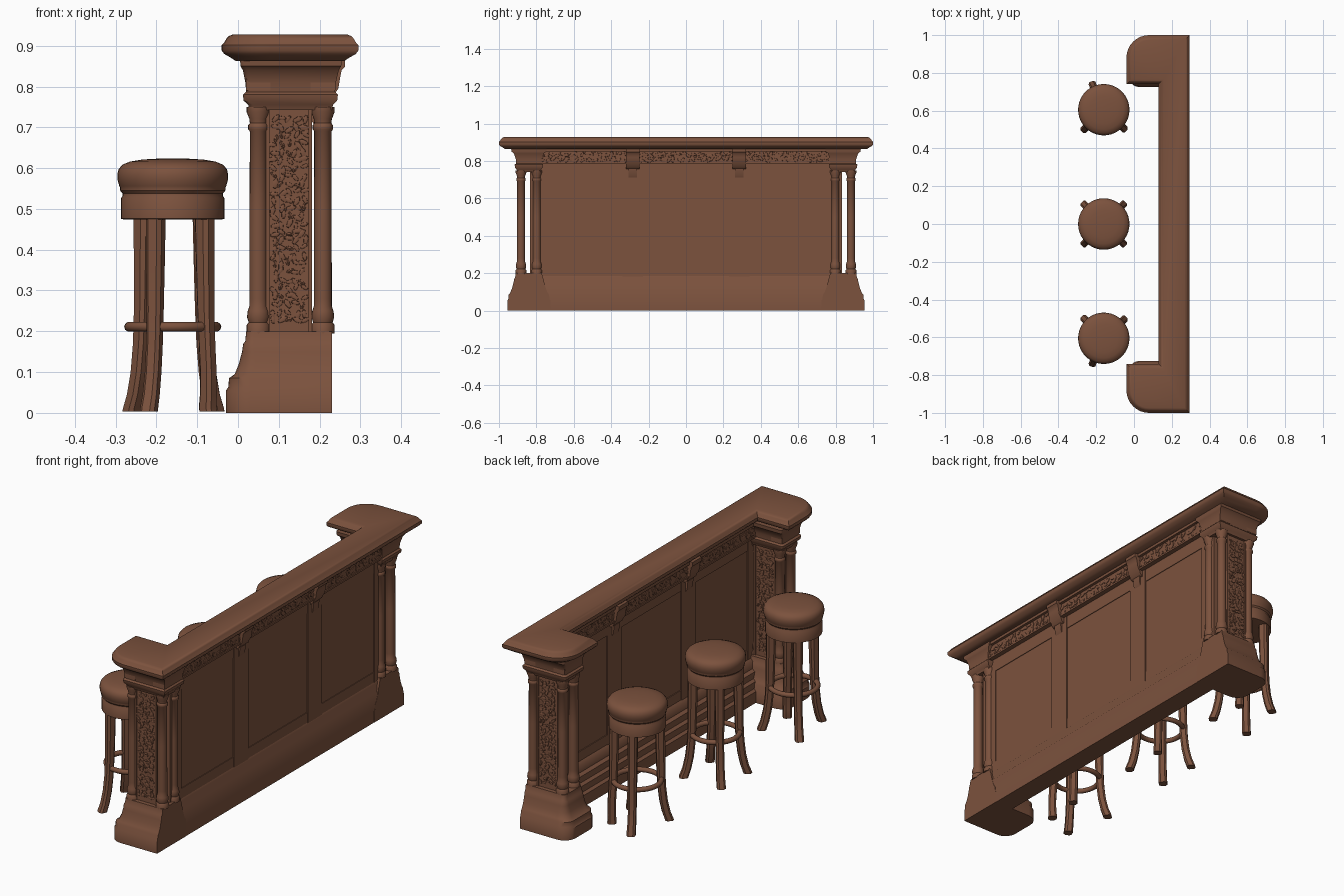
import bpy, bmesh, math, random
from mathutils import Matrix, Vector

if "Cube" in bpy.data.objects:
    bpy.data.objects.remove(bpy.data.objects["Cube"])

random.seed(4)
wood = bpy.data.materials.new("brown wood")
wood.diffuse_color = (0.2, 0.084, 0.047, 1)
wood.use_nodes = True
wood.node_tree.nodes["Principled BSDF"].inputs["Base Color"].default_value = wood.diffuse_color


def finish(name, bm, smooth=True):
    bmesh.ops.recalc_face_normals(bm, faces=bm.faces)
    me = bpy.data.meshes.new(name)
    bm.to_mesh(me)
    bm.free()
    me.materials.append(wood)
    ob = bpy.data.objects.new(name, me)
    bpy.context.collection.objects.link(ob)
    if smooth:
        bpy.ops.object.select_all(action='DESELECT')
        ob.select_set(True)
        bpy.context.view_layer.objects.active = ob
        bpy.ops.object.shade_smooth_by_angle(angle=math.radians(40))
    return ob


def loft(name, rings, closed=False):
    """Skin equal-length rings; cap the ends unless it is a closed loop."""
    bm = bmesh.new()
    vs = [[bm.verts.new(p) for p in r] for r in rings]
    n = len(vs[0])
    for a, b in zip(vs, vs[1:] + (vs[:1] if closed else [])):
        for i in range(n):
            j = (i + 1) % n
            bm.faces.new((a[i], a[j], b[j], b[i]))
    if not closed:
        bm.faces.new(vs[0])
        bm.faces.new(vs[-1])
    return finish(name, bm)


def circle(x, y, z, r, n=24):
    return [(x + r * math.cos(2 * math.pi * k / n), y + r * math.sin(2 * math.pi * k / n), z) for k in range(n)]


def lathe(name, x, y, profile, n=24):
    return loft(name, [circle(x, y, z, r, n) for r, z in profile])


def box(name, x0, x1, y0, y1, z0, z1):
    return loft(name, [[(x0, y0, z), (x1, y0, z), (x1, y1, z), (x0, y1, z)] for z in (z0, z1)])


def extrude_y(name, profile, y0, y1):
    return loft(name, [[(x, y, z) for x, z in profile] for y in (y0, y1)])


def arc(cx, cy, r, a0, a1, n=8):
    return [(cx + r * math.cos(math.radians(a0 + (a1 - a0) * k / n)),
             cy + r * math.sin(math.radians(a0 + (a1 - a0) * k / n))) for k in range(n + 1)]


def pillar_ring(s, z, x0, x1, y0, y1, r):
    # rectangle rounded on its two customer-side corners
    pts = [(x1, y0), (x1, y1)] + arc(x0 + r, y1 - r, r, 90, 180, 5) + arc(x0 + r, y0 + r, r, 180, 270, 5)
    return [(x, s * y, z) for x, y in pts]


def relief(name, origin, u, v, n, w, h, cols, rows):
    """Carved leaves scattered over a jittered grid, symmetric about the middle."""
    bm = bmesh.new()
    origin, u, v, n = map(Vector, (origin, u, v, n))
    frame = Matrix((u, v, n)).transposed().to_4x4()
    du, dv = w / cols, h / rows
    for i in range(cols):
        for j in range(rows):
            a = (i + 0.5 + random.uniform(-.3, .3)) * du - w / 2
            b = (j + 0.5 + random.uniform(-.3, .3)) * dv - h / 2
            size = random.uniform(.8, 1.2) * min(du, dv)
            m = (Matrix.Translation(origin + u * a + v * b) @ frame
                 @ Matrix.Rotation(random.uniform(0, 3.14), 4, 'Z')
                 @ Matrix.Diagonal((size * .75, size * .36, .006, 1)))
            bmesh.ops.create_icosphere(bm, subdivisions=1, radius=1, matrix=m)
    finish(name, bm)


# Counter top: C-shaped slab with moulded edge
def slab(z, i):
    half = [(.295 - i, 1 - i)] + arc(.08, .88, .12 - i, 90, 180) + [(-.04 + i, .74 + i), (.13 + i, .74 + i)]
    return [(x, y, z) for x, y in half] + [(x, -y, z) for x, y in reversed(half)]


loft("counter_top", [slab(z, i) for z, i in
                     ((.863, .034), (.872, .02), (.88, .006), (.888, 0), (.902, 0), (.908, .006),
                      (.918, .012), (.924, .018), (.927, .026))])

# Long base with stepped moulding
extrude_y("base", [(.13, 0), (.13, .055), (.142, .065), (.142, .095), (.155, .105), (.155, .135), (.17, .145),
                   (.174, .175), (.19, .19), (.212, .19), (.22, .178), (.222, .14), (.229, .13), (.229, 0)], -.83, .83)

# Wall with raised rails and stiles on both sides
box("wall", .192, .212, -.835, .835, .18, .81)
for y in (-.285, .285):
    box("wall_stile", .186, .217, y - .055, y + .055, .18, .8)
for y in (-.79, .79):
    box("wall_end_stile", .187, .216, y - .045, y + .045, .18, .8)
for z0, z1 in ((.185, .235), (.72, .795)):
    box("wall_rail", .188, .215, -.835, .835, z0, z1)

# Carved frieze, ledge and corbels under the top
box("frieze", .168, .232, -.8, .8, .79, .866)
box("frieze_ledge", .162, .238, -.8, .8, .784, .793)
box("frieze_cornice", .156, .246, -.8, .8, .85, .868)
for x, d in ((.232, 1), (.168, -1)):
    relief("frieze_carving", (x, 0, .821), (0, d, 0), (0, 0, 1), (d, 0, 0), 1.56, .05, 60, 2)
for y in (-.285, .285):
    for d in (1, -1):
        prof = [(.0, .867), (.062, .867), (.062, .848), (.054, .84), (.05, .82), (.046, .795), (.036, .78),
                (.03, .765), (.018, .756), (0, .756)]
        extrude_y("corbel", [(.2 + d * a, z) for a, z in prof], y - .036, y + .036)
        extrude_y("corbel_drop", [(.2 + d * a, z) for a, z in ((0, .76), (.026, .76), (.022, .72), (.01, .7), (0, .7))],
                  y - .022, y + .022)

# End pillars
for s in (-1, 1):
    loft("pillar_plinth", [pillar_ring(s, z, x0, .23, .84 - h, .84 + h, r) for z, x0, h, r in
                           ((0, -.03, .115, .06), (.055, -.03, .115, .06), (.062, -.024, .11, .055),
                            (.085, -.022, .108, .05), (.095, -.008, .1, .045), (.12, .002, .09, .04),
                            (.15, .01, .082, .03), (.17, .013, .078, .025), (.176, .018, .074, .02),
                            (.2, .02, .07, .02))])
    loft("pillar_capital", [pillar_ring(s, z, x0, x1, .84 - h, .84 + h, .012) for z, x0, x1, h in
                            ((.742, .028, .23, .062), (.755, .025, .233, .066), (.765, .014, .243, .074),
                             (.78, .012, .245, .076), (.787, .02, .238, .068), (.81, .018, .24, .07),
                             (.84, .012, .247, .08), (.85, .006, .253, .093), (.868, .005, .254, .095))])
    for x in (.05, .208):
        for y in (.798, .882):
            lathe("pillar_column", x, s * y,
                  [(.029, .195), (.029, .215), (.024, .222), (.028, .235), (.026, .25), (.022, .262), (.022, .28),
                   (.0215, .5), (.021, .69), (.025, .695), (.025, .705), (.021, .71), (.022, .72), (.029, .738),
                   (.029, .75)], 20)
            box("capital_block", x - .03, x + .03, s * y - .028, s * y + .028, .79, .83)
    # Carved panels on the outer and inner faces
    for y, d in ((.88, 1), (.80, -1)):
        ya, yb = sorted((s * (y - .01), s * (y + .01)))
        box("pillar_panel", .07, .18, ya, yb, .195, .75)
        f = s * d
        relief("panel_carving", (.125, s * (y + d * .01), .472), (-f, 0, 0), (0, 0, 1), (0, f, 0), .09, .51, 5, 26)
        for x in (.073, .177):
            y0, y1 = sorted((s * y, s * (y + d * .014)))
            box("panel_frame", x - .004, x + .004, y0, y1, .2, .745)


# Stools
def leg(name, cx, cy, ang, foot):
    ca, sa = math.cos(ang), math.sin(ang)
    path = [(.102, .49, .0215), (.104, .36, .02), (.106, .25, .0185), (.110, .17, .018), (.118, .1, .018),
            (.130, .045, .0185), (foot, .012, .0195), (foot + .002, .004, .0195)]
    rings = []
    for r, z, h in path:
        r = min(r, foot + .002)
        c = h * .55
        sq = [(h, c), (c, h), (-c, h), (-h, c), (-h, -c), (-c, -h), (c, -h), (h, -c)]
        rings.append([(cx + (r + a) * ca - b * sa, cy + (r + a) * sa + b * ca, z) for a, b in sq])
    loft(name, rings)


def stool(cx, cy, feet):
    lathe("stool_seat", cx, cy, [(.12, .474), (.127, .476), (.127, .526), (.123, .532), (.123, .538), (.129, .545),
                                 (.129, .552), (.131, .556), (.135, .57), (.136, .583), (.133, .597), (.124, .608),
                                 (.105, .616), (.075, .621), (.04, .623), (.01, .624)], 40)
    rings = []
    for k in range(40):
        t = 2 * math.pi * k / 40
        rings.append([(cx + (.107 + .012 * math.cos(q)) * math.cos(t), cy + (.107 + .012 * math.cos(q)) * math.sin(t),
                       .211 + .012 * math.sin(q)) for q in (2 * math.pi * m / 10 for m in range(10))])
    loft("stool_footrest", rings, closed=True)
    for deg, foot in feet:
        leg("stool_leg", cx, cy, math.radians(deg), foot)


stool(-.16, 0, [(45 + 90 * k, .142) for k in range(4)])
for s in (-1, 1):
    stool(-.16, s * .605, [(s * 114, .142), (s * 225, .142), (s * -43, .142), (s * 40, .112)])
